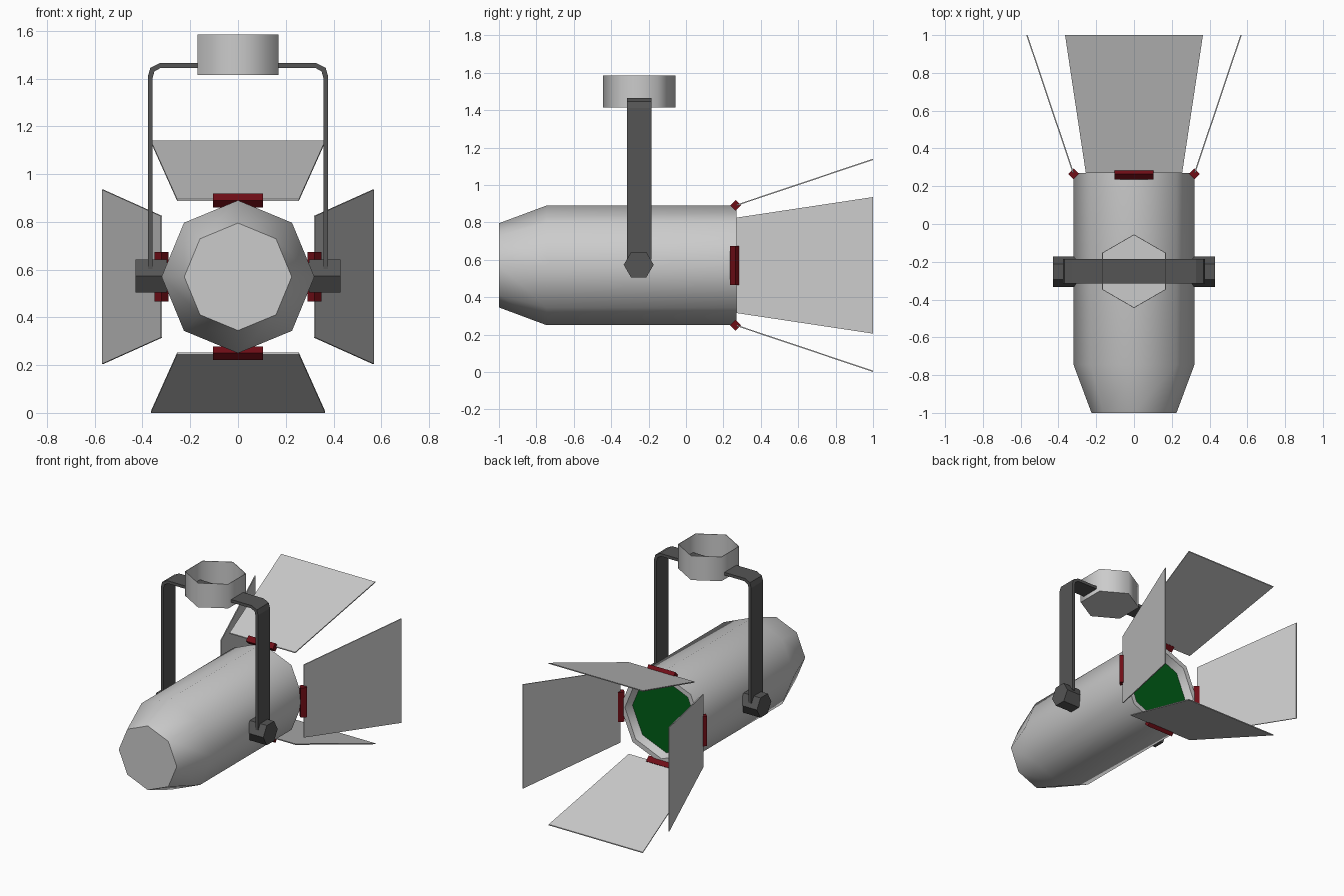
import bpy, bmesh
from math import pi, sin, cos, radians
from mathutils import Matrix, Vector

if "Cube" in bpy.data.objects:
    bpy.data.objects.remove(bpy.data.objects["Cube"])

CZ = 0.57      # height of the lamp axis
YOKE_Y = -0.25


def material(name, rgb):
    m = bpy.data.materials.new(name)
    m.diffuse_color = (*rgb, 1)
    m.use_nodes = True
    m.node_tree.nodes["Principled BSDF"].inputs["Base Color"].default_value = m.diffuse_color
    return m


red = material("hinge_red", (0.16, 0.004, 0.008))
green = material("lens_green", (0.0, 0.11, 0.008))
dark = material("dark_metal", (0.09, 0.09, 0.09))


def finish(name, bm, mat=None, smooth=None):
    bmesh.ops.recalc_face_normals(bm, faces=bm.faces)
    me = bpy.data.meshes.new(name)
    bm.to_mesh(me)
    bm.free()
    ob = bpy.data.objects.new(name, me)
    bpy.context.collection.objects.link(ob)
    if mat:
        me.materials.append(mat)
    if smooth:
        bpy.ops.object.select_all(action='DESELECT')
        ob.select_set(True)
        bpy.context.view_layer.objects.active = ob
        bpy.ops.object.shade_smooth_by_angle(angle=radians(smooth))
    return ob


def lathe(name, profile, n, matrix, phase=0.0, mat=None, smooth=None):
    """Spin (radius, height) points into n sides, closing both ends."""
    bm = bmesh.new()
    rings = []
    for r, h in profile:
        angles = [phase + 2 * pi * i / n for i in range(n)]
        rings.append([bm.verts.new(matrix @ Vector((r * cos(a), r * sin(a), h))) for a in angles])
    for a, b in zip(rings, rings[1:]):
        for i in range(n):
            j = (i + 1) % n
            bm.faces.new((a[i], a[j], b[j], b[i]))
    bm.faces.new(rings[0])
    bm.faces.new(rings[-1])
    return finish(name, bm, mat, smooth)


def extrude(name, outline, offset, mat=None, matrix=Matrix()):
    """Turn a flat outline into a solid."""
    bm = bmesh.new()
    face = bm.faces.new([bm.verts.new(p) for p in outline])
    ext = bmesh.ops.extrude_face_region(bm, geom=[face], use_keep_orig=True)
    moved = [g for g in ext["geom"] if isinstance(g, bmesh.types.BMVert)]
    bmesh.ops.translate(bm, verts=moved, vec=offset)
    bm.transform(matrix)
    return finish(name, bm, mat)


to_y = Matrix.Translation((0, 0, CZ)) @ Matrix.Rotation(-pi / 2, 4, 'X')
to_x = Matrix.Rotation(pi / 2, 4, 'Y')

# Lamp housing with recessed mouth, and coloured lens
lathe("lamp_housing", [(0.225, -1), (0.32, -0.745), (0.32, 0.27), (0.285, 0.27), (0.265, 0.21)],
      8, to_y, smooth=50)
lathe("lens", [(0.264, 0.205), (0.264, 0.216)], 8, to_y, mat=green)

# Four barn doors and their hinges around the mouth
for i, side in enumerate(("top", "right", "bottom", "left")):
    turn = Matrix.Translation((0, 0, CZ)) @ Matrix.Rotation(i * pi / 2, 4, 'Y')
    extrude("barn_door_" + side,
            [(-0.255, 0.27, 0.318), (0.255, 0.27, 0.318), (0.365, 1, 0.563), (-0.365, 1, 0.563)],
            (0, 0, 0.007), matrix=turn)
    lathe("hinge_" + side, [(0.029, -0.104), (0.029, 0.104)], 4,
          turn @ Matrix.Translation((0, 0.265, 0.32)) @ to_x, mat=red)

# Yoke strap: half outline mirrored into a bent bar
outer = [(0.377, 0.6), (0.377, 1.41), (0.367, 1.445), (0.328, 1.465)]
inner = [(0.357, 0.6), (0.357, 1.405), (0.35, 1.43), (0.323, 1.445)]
path = outer + [(-x, z) for x, z in reversed(outer)]
path += [(-x, z) for x, z in inner] + list(reversed(inner))
extrude("yoke", [(x, YOKE_Y - 0.066, z) for x, z in path], (0, 0.132, 0), mat=dark)

# Hexagonal pivot knobs
for name, s in (("right", 1), ("left", -1)):
    lathe("pivot_knob_" + name, [(0.08, -0.066), (0.08, 0.066)], 6,
          Matrix.Translation((s * 0.363, -0.253, CZ + 0.003)) @ to_x, phase=pi / 2, mat=dark)

# Open hexagonal ceiling cup
lathe("ceiling_mount", [(0.195, 1.415), (0.195, 1.585), (0.191, 1.585), (0.191, 1.42)],
      6, Matrix.Translation((0, YOKE_Y, 0)), phase=pi / 2, smooth=65)
